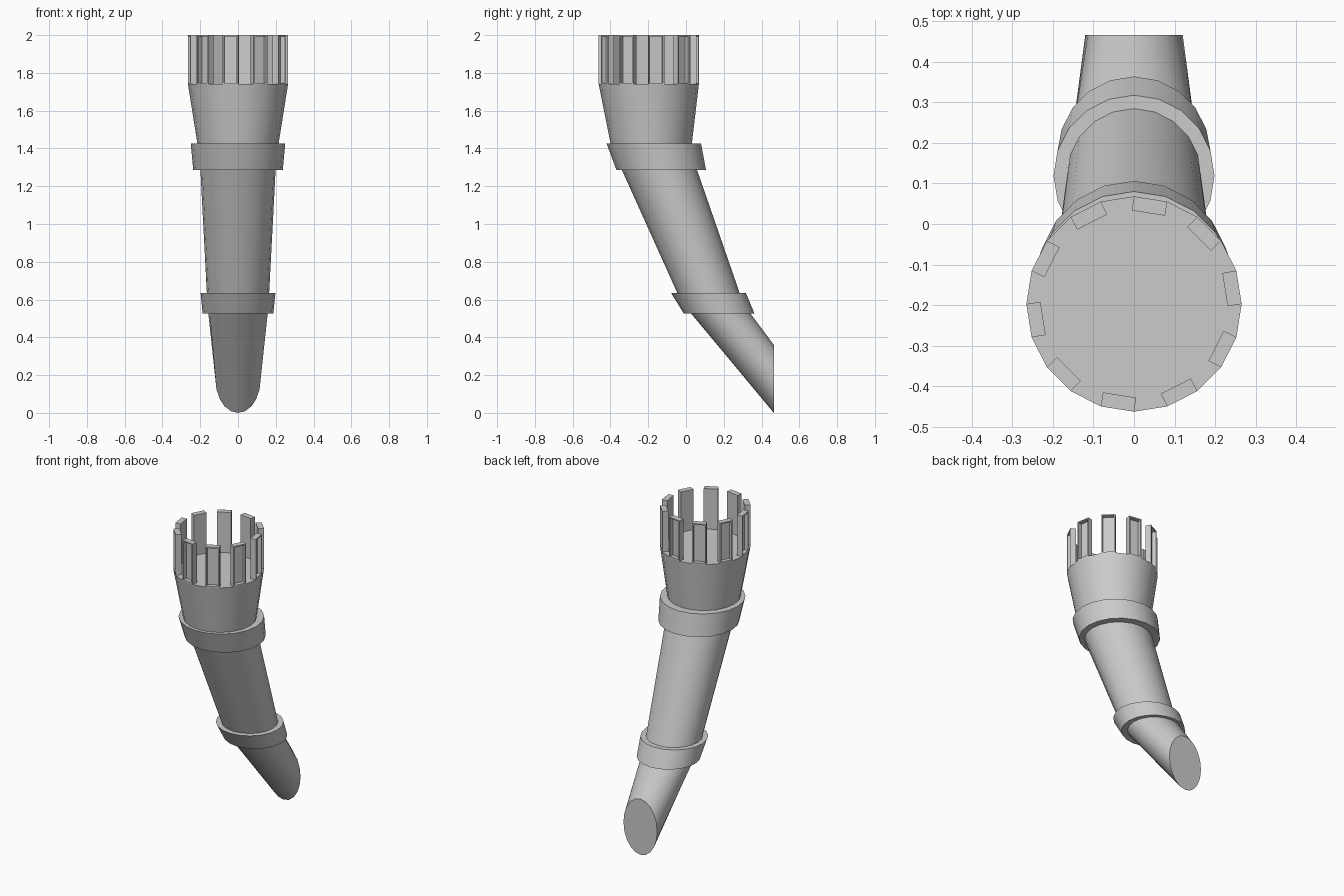
import bpy, bmesh, math
from mathutils import Vector

if "Cube" in bpy.data.objects:
    bpy.data.objects.remove(bpy.data.objects["Cube"])

SIDES = 20
RIM_Z, TOP_Z = 1.74, 2.0
RIM_Y, RIM_R = -0.197, 0.265


def ring_points(z, cy, r):
    """Horizontal circle of points centred on x = 0."""
    a = [2 * math.pi * i / SIDES for i in range(SIDES)]
    return [Vector((r * math.cos(t), cy + r * math.sin(t), z)) for t in a]


def finish(bm, name):
    bmesh.ops.recalc_face_normals(bm, faces=bm.faces)
    mesh = bpy.data.meshes.new(name)
    bm.to_mesh(mesh)
    bm.free()
    obj = bpy.data.objects.new(name, mesh)
    bpy.context.collection.objects.link(obj)
    return obj


# Leaning tower body: upright cut foot, bent tapering tube, two collars, flared head
foot = [Vector((p.x, 0.465, 0.18 + 0.18 * p.y)) for p in ring_points(0, 0, 1)]
for p in foot:
    p.x *= 0.12
sections = [
    (0.525, 0.185, 0.157),
    (0.525, 0.176, 0.187),   # lower collar
    (0.635, 0.119, 0.198),
    (0.635, 0.119, 0.165),   # shaft
    (1.285, -0.140, 0.199),
    (1.285, -0.131, 0.237),  # upper collar
    (1.425, -0.170, 0.250),
    (1.425, -0.184, 0.215),  # flared head
    (RIM_Z, RIM_Y, RIM_R),
]
bm = bmesh.new()
rings = [[bm.verts.new(p) for p in pts]
         for pts in [foot] + [ring_points(*s) for s in sections]]
for lo, hi in zip(rings, rings[1:]):
    for i in range(SIDES):
        j = (i + 1) % SIDES
        bm.faces.new((lo[i], lo[j], hi[j], hi[i]))
bm.faces.new(rings[0])
bm.faces.new(rings[-1])
body = finish(bm, "tower_body")
bpy.context.view_layer.objects.active = body
body.select_set(True)
bpy.ops.object.shade_smooth_by_angle(angle=math.radians(30))

# Battlements: a block on every second rim side, each with a recessed outer face
bm = bmesh.new()
rim = ring_points(RIM_Z, RIM_Y, RIM_R)
outer_faces = []
for i in range(0, SIDES, 2):
    # the side clockwise of the rim corner at 90 degrees, then every other one
    a, b = rim[i], rim[(i + 1) % SIDES]
    inward = Vector((0, RIM_Y, RIM_Z)) - (a + b) / 2
    d = inward.normalized() * 0.035
    up = Vector((0, 0, TOP_Z - RIM_Z))
    low = [bm.verts.new(p) for p in (a, b, b + d, a + d)]
    high = [bm.verts.new(v.co + up) for v in low]
    for k in range(4):
        m = (k + 1) % 4
        f = bm.faces.new((low[k], low[m], high[m], high[k]))
        if k == 0:
            outer_faces.append(f)
    bm.faces.new(high)
    bm.faces.new(low[::-1])
bm.normal_update()
bmesh.ops.inset_individual(bm, faces=outer_faces, thickness=0.011)
moved = bmesh.ops.extrude_discrete_faces(bm, faces=outer_faces)["faces"]
for f in moved:
    f.normal_update()
    n = f.normal.copy()
    for v in f.verts:
        v.co -= n * 0.025
finish(bm, "battlements")
